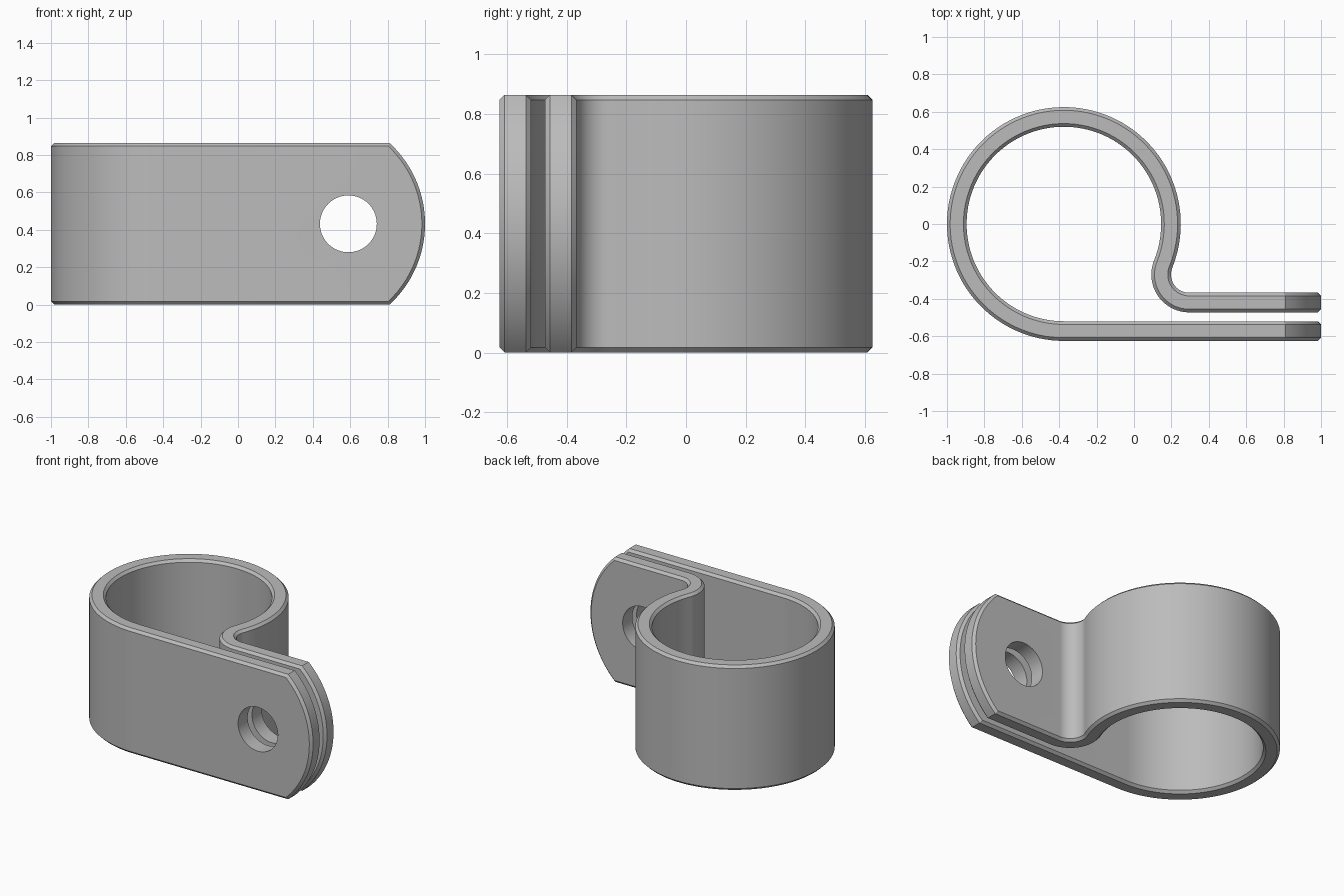
import bpy, bmesh
from math import sin, cos, asin, atan2, sqrt, pi, radians

cube = bpy.data.objects.get("Cube")
if cube:
    bpy.data.objects.remove(cube)

# Main sizes
H = 0.432                   # half the strap width
T = 0.0525                  # half the strap thickness
C = 0.017                   # edge chamfer
RING_X, RING_R = -0.375, 0.5725
BEND_Y, BEND_R = -0.27, 0.15
BEND_X = RING_X + sqrt((RING_R + BEND_R) ** 2 - BEND_Y ** 2)
TIP_R = 0.586               # radius of the rounded tab ends
TIP_X = 1 - TIP_R
HOLE_X, HOLE_R = 0.59, 0.152

steel = bpy.data.materials.new("grey steel")
grey = (0.5, 0.5, 0.5, 1)
steel.use_nodes = True
steel.diffuse_color = grey
steel.node_tree.nodes["Principled BSDF"].inputs["Base Color"].default_value = grey


def section(face, edge, normal, face_z=H - C, edge_z=H):
    """Chamfered rectangle across the strap, as eight points."""
    nx, ny = normal
    corners = ((T, -1, face, face_z), (T, 1, face, face_z),
               (T - C, 1, edge, edge_z), (C - T, 1, edge, edge_z),
               (-T, 1, face, face_z), (-T, -1, face, face_z),
               (C - T, -1, edge, edge_z), (T - C, -1, edge, edge_z))
    return [(p[0] + nx * u, p[1] + ny * u, H + side * z) for u, side, p, z in corners]


def arc(cx, cy, r, start, end, steps, sign):
    """Sections along a bend; sign sets the strap's outward side."""
    result = []
    for i in range(steps + 1):
        a = start + (end - start) * i / steps
        p = (cx + r * cos(a), cy + r * sin(a))
        result.append(section(p, p, (sign * cos(a), sign * sin(a))))
    return result


def rounded_tip(y, normal, steps=24):
    """Sections from the start of the rounded end out to its tip."""
    result = []
    inner = TIP_R - C
    for i in range(steps + 1):
        k = 1 - i / steps
        a, b = asin((H - C) / inner) * k, asin(H / TIP_R) * k
        result.append(section((TIP_X + inner * cos(a), y), (TIP_X + TIP_R * cos(b), y),
                              normal, inner * sin(a), TIP_R * sin(b)))
    return result


# Strap path: front tab, ring, reverse bend, back tab
touch = atan2(BEND_Y, BEND_X - RING_X)
sections = rounded_tip(-RING_R, (0, -1))[::-1]
sections += arc(RING_X, 0, RING_R, -pi / 2, touch - 2 * pi, 96, 1)
sections += arc(BEND_X, BEND_Y, BEND_R, touch + pi, 1.5 * pi, 28, -1)
sections += rounded_tip(BEND_Y - BEND_R, (0, 1))

bm = bmesh.new()
rings = [[bm.verts.new(p) for p in s] for s in sections]
for a, b in zip(rings, rings[1:]):
    for i in range(8):
        j = (i + 1) % 8
        bm.faces.new((a[i], a[j], b[j], b[i]))
bmesh.ops.remove_doubles(bm, verts=bm.verts, dist=0.00001)
bmesh.ops.dissolve_degenerate(bm, edges=bm.edges, dist=0.00001)
bmesh.ops.recalc_face_normals(bm, faces=bm.faces)
mesh = bpy.data.meshes.new("clamp_strap")
bm.to_mesh(mesh)
bm.free()
strap = bpy.data.objects.new("clamp_strap", mesh)
bpy.context.collection.objects.link(strap)
mesh.materials.append(steel)

# Bolt hole through both tabs
bpy.ops.mesh.primitive_cylinder_add(vertices=64, radius=HOLE_R, depth=0.6,
                                    location=(HOLE_X, -0.5, H), rotation=(radians(90), 0, 0))
cutter = bpy.context.object
cutter.name = "bolt_hole_cutter"
cutter.data.materials.append(steel)
cut = strap.modifiers.new("bolt hole", "BOOLEAN")
cut.object = cutter
cut.operation = "DIFFERENCE"
cut.solver = "EXACT"

bpy.ops.object.select_all(action="DESELECT")
strap.select_set(True)
bpy.context.view_layer.objects.active = strap
bpy.ops.object.modifier_apply(modifier=cut.name)
bpy.data.objects.remove(cutter)
bpy.ops.object.shade_smooth_by_angle(angle=radians(25))
